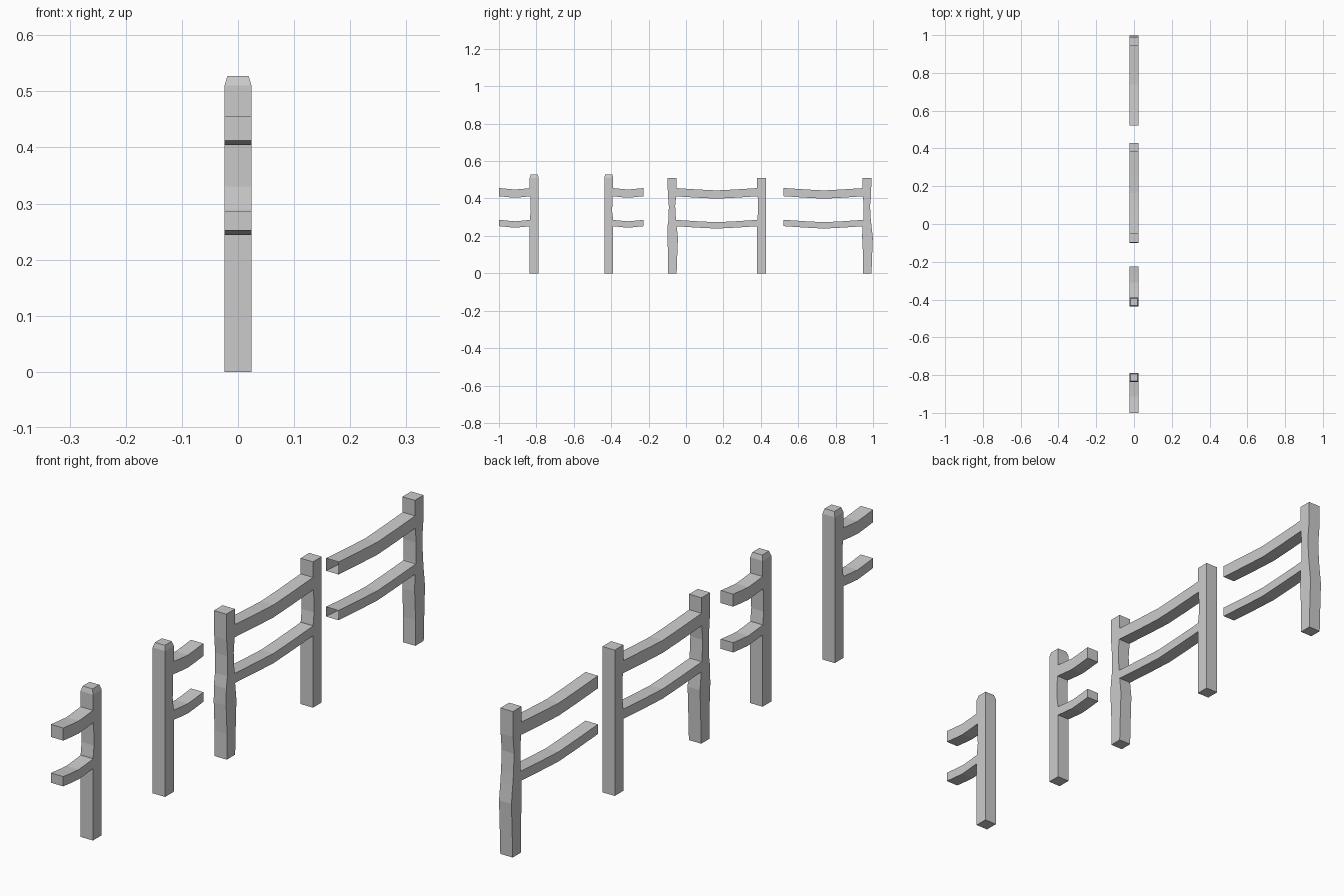
import bpy, bmesh

if "Cube" in bpy.data.objects:
    bpy.data.objects.remove(bpy.data.objects["Cube"])

W = 0.024  # half thickness of posts and rails


def make_sweep(name, rings, cap_start=True, cap_end=True):
    """Skin a row of four-cornered rings into one flat-faced beam."""
    bm = bmesh.new()
    loops = [[bm.verts.new(p) for p in ring] for ring in rings]
    for a, b in zip(loops, loops[1:]):
        for i in range(4):
            j = (i + 1) % 4
            bm.faces.new((a[i], a[j], b[j], b[i]))
    if cap_start:
        bm.faces.new(loops[0][::-1])
    if cap_end:
        bm.faces.new(loops[-1])
    bmesh.ops.recalc_face_normals(bm, faces=bm.faces)
    mesh = bpy.data.meshes.new(name)
    bm.to_mesh(mesh)
    bm.free()
    obj = bpy.data.objects.new(name, mesh)
    bpy.context.collection.objects.link(obj)
    return obj


def post(name, y, profile, chamfered=False):
    """Profile rows: height, offset of the -y face, offset of the +y face."""
    def ring(z, y0, y1, w):
        return [(-w, y0, z), (w, y0, z), (w, y1, z), (-w, y1, z)]
    rings = [ring(z, y - W + lo, y + W + hi, W) for z, lo, hi in profile]
    if chamfered:
        c = 0.019
        rings.append(ring(0.527, y - c, y + c, c))
    make_sweep(name, rings)


def rail(name, y0, y1, z0, z1, sag, open_start=False):
    """Sagging rail between two y positions."""
    rings = []
    for t, s in ((0, 0), (0.28, 0.62), (0.5, 1), (0.72, 0.62), (1, 0)):
        y, d = y0 + (y1 - y0) * t, sag * s
        rings.append([(-W, y, z0 - d), (W, y, z0 - d),
                      (W, y, z1 - d), (-W, y, z1 - d)])
    make_sweep(name, rings, cap_start=not open_start)


def rail_pair(name, y0, y1, sag, open_start=False):
    rail(name + "_upper_rail", y0, y1, 0.412, 0.456, sag, open_start)
    rail(name + "_lower_rail", y0, y1, 0.252, 0.286, sag, open_start)


# Post shapes: straight, lightly worn on one side, and crooked
worn_near = [(0, 0, 0), (0.25, 0, 0), (0.29, 0.001, 0), (0.33, 0.006, 0),
             (0.40, 0.004, 0), (0.45, 0, 0), (0.51, 0, 0)]
worn_far = [(z, 0, -lo) for z, lo, hi in worn_near]
crooked = [(0, 0.003, 0.001), (0.09, 0.004, 0.004), (0.19, -0.001, 0.008),
           (0.25, 0, 0.001), (0.29, 0.006, -0.003), (0.36, 0.007, -0.007),
           (0.42, 0.002, -0.001), (0.51, 0, 0)]

# Five posts along the fence line
post("near_end_post", -0.812, worn_near, chamfered=True)
post("gate_post", -0.413, worn_far, chamfered=True)
post("middle_post", -0.075, crooked)
post("straight_post", 0.404, worn_near)
post("far_end_post", 0.967, crooked)

# Broken stubs, the full span and the detached span
rail_pair("near_stub", -1.0, -0.828, 0.008)
rail_pair("gate_stub", -0.395, -0.226, 0.008)
rail_pair("middle_span", -0.062, 0.388, 0.013)
rail_pair("far_span", 0.521, 0.955, 0.013, open_start=True)
